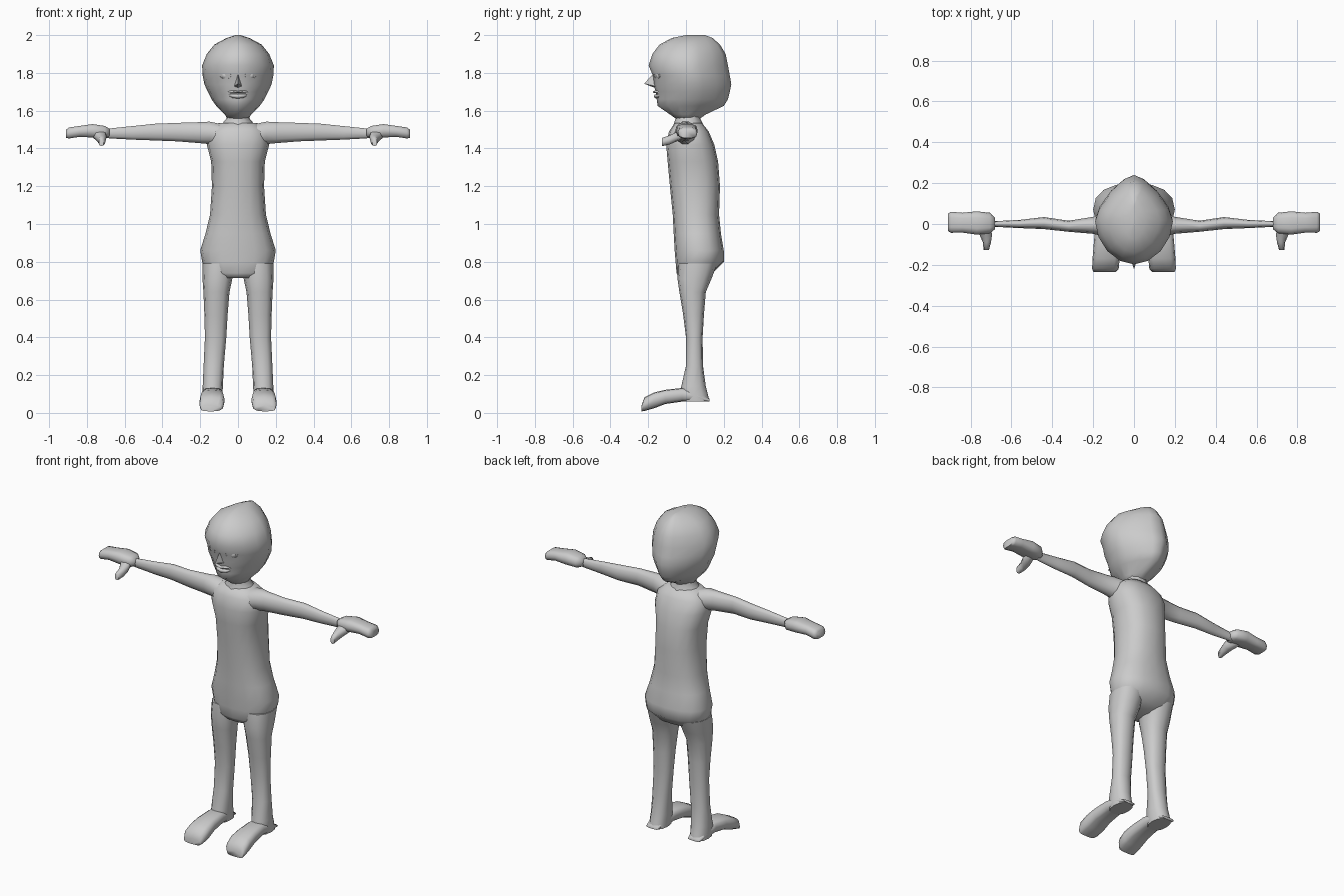
import bpy, math
from mathutils import Vector

grey = bpy.data.materials.new("plain grey")
grey.diffuse_color = (0.6, 0.6, 0.6, 1)


def finish(name, verts, faces, mirror=False, angle=75):
    me = bpy.data.meshes.new(name)
    me.from_pydata(verts, [], faces)
    me.materials.append(grey)
    ob = bpy.data.objects.new(name, me)
    bpy.context.collection.objects.link(ob)
    bpy.ops.object.select_all(action='DESELECT')
    ob.select_set(True)
    bpy.context.view_layer.objects.active = ob
    bpy.ops.object.mode_set(mode='EDIT')
    bpy.ops.mesh.select_all(action='SELECT')
    bpy.ops.mesh.normals_make_consistent(inside=False)
    bpy.ops.object.mode_set(mode='OBJECT')
    bpy.ops.object.shade_smooth_by_angle(angle=math.radians(angle))
    if mirror:
        m = ob.modifiers.new("mirror", 'MIRROR')
        m.use_mirror_merge = False
    return ob


def loft(name, axis, rings, sides=12, power=1.0, back_power=None, mirror=False, angle=75):
    """Rings are (position, a_min, a_max, b_min, b_max) across the given axis."""
    verts, faces = [], []
    for p, a0, a1, b0, b1 in rings:
        for i in range(sides):
            t = 2 * math.pi * i / sides
            c, s = math.cos(t), math.sin(t)
            e = back_power if back_power and s > 0 else power
            a = (a0 + a1) / 2 + (a1 - a0) / 2 * math.copysign(abs(c) ** e, c)
            b = (b0 + b1) / 2 + (b1 - b0) / 2 * math.copysign(abs(s) ** e, s)
            verts.append({'x': (p, a, b), 'y': (a, p, b), 'z': (a, b, p)}[axis])
    n = len(rings)
    for r in range(n - 1):
        for i in range(sides):
            j = (i + 1) % sides
            faces.append((r * sides + i, r * sides + j, (r + 1) * sides + j, (r + 1) * sides + i))
    faces.append(tuple(range(sides)))
    faces.append(tuple((n - 1) * sides + i for i in range(sides)))
    return finish(name, verts, faces, mirror, angle)


def sym(rows):
    """Rows of (z, half_width, y_front, y_back) into rings."""
    return [(z, -w, w, f, b) for z, w, f, b in rows]


# Head with a ridged back, and the neck
loft("head", 'z', sym([
    (1.555, .055, -.05, .07), (1.58, .07, -.085, .105), (1.625, .115, -.15, .20),
    (1.66, .14, -.155, .222), (1.70, .16, -.16, .232), (1.74, .178, -.172, .24),
    (1.785, .187, -.175, .232), (1.84, .19, -.198, .222), (1.90, .165, -.178, .21),
    (1.95, .125, -.14, .18), (1.985, .06, -.075, .14), (2.0, .012, 0, .10)]),
    sides=16, power=1.08, back_power=1.35)
loft("neck", 'z', sym([(1.48, .12, -.075, .10), (1.53, .085, -.065, .09),
                       (1.56, .06, -.055, .075), (1.61, .06, -.06, .08)]))

# Torso and hips
loft("torso", 'z', sym([
    (.715, .10, -.035, .09), (.74, .165, -.05, .14), (.80, .19, -.055, .20),
    (.86, .20, -.06, .20), (.95, .172, -.065, .185), (1.05, .148, -.07, .175),
    (1.2, .138, -.085, .18), (1.33, .142, -.097, .17), (1.42, .165, -.105, .15),
    (1.49, .155, -.09, .12), (1.535, .10, -.06, .085)]), sides=16, power=.85)

# Arms, running sideways from the shoulders
loft("arm", 'x', [
    (.08, -.07, .08, 1.40, 1.53), (.15, -.06, .055, 1.42, 1.545),
    (.20, -.048, .035, 1.425, 1.542), (.32, -.038, .016, 1.435, 1.538),
    (.44, -.025, .034, 1.44, 1.533), (.56, -.02, .02, 1.445, 1.52),
    (.68, -.014, .014, 1.452, 1.507), (.73, -.018, .02, 1.46, 1.505)], sides=10, mirror=True)
loft("hand", 'x', [
    (.68, -.025, .03, 1.465, 1.505), (.705, -.045, .055, 1.455, 1.52),
    (.77, -.052, .062, 1.457, 1.53), (.84, -.042, .055, 1.46, 1.52),
    (.895, -.043, .06, 1.452, 1.512), (.91, -.035, .052, 1.455, 1.50)],
    sides=10, power=.65, mirror=True)
loft("thumb", 'y', [
    (-.128, .71, .736, 1.412, 1.455), (-.09, .70, .74, 1.42, 1.468),
    (-.055, .695, .755, 1.435, 1.485), (-.01, .70, .78, 1.455, 1.505)],
    sides=8, power=.7, mirror=True)

# Legs and feet
loft("leg", 'z', [
    (.06, .085, .188, -.02, .125), (.10, .082, .19, -.03, .115), (.14, .08, .187, -.025, .105),
    (.25, .075, .182, 0, .09), (.40, .062, .175, 0, .088), (.52, .055, .178, -.015, .095),
    (.64, .045, .183, -.035, .105), (.71, .03, .188, -.045, .135),
    (.79, .015, .188, -.04, .165)], sides=12, power=.85, mirror=True)
loft("foot", 'y', [
    (-.235, .09, .198, .008, .04), (-.22, .075, .205, .01, .082), (-.17, .07, .203, .024, .108),
    (-.11, .075, .198, .047, .122), (-.02, .08, .19, .06, .132), (.06, .088, .188, .062, .115),
    (.125, .10, .18, .06, .075)], sides=12, power=.65, mirror=True)

# Nose: a small pointed wedge
finish("nose", [(-.028, -.14, 1.725), (.028, -.14, 1.725), (0, -.155, 1.815),
                (0, -.222, 1.743), (0, -.15, 1.715)],
       [(0, 3, 2), (1, 2, 3), (0, 4, 3), (1, 3, 4), (0, 2, 1, 4)], angle=40)

# Lips: thin overlapping bars that leave a dark mouth line
loft("upper_lip", 'x', [
    (-.065, -.135, -.12, 1.690, 1.700), (-.03, -.168, -.13, 1.693, 1.709),
    (0, -.177, -.14, 1.693, 1.705), (.03, -.168, -.13, 1.693, 1.709),
    (.065, -.135, -.12, 1.690, 1.700)], sides=8)
loft("lower_lip", 'x', [
    (-.055, -.138, -.12, 1.680, 1.690), (-.03, -.163, -.13, 1.668, 1.688),
    (0, -.170, -.14, 1.664, 1.688), (.03, -.163, -.13, 1.668, 1.688),
    (.055, -.138, -.12, 1.680, 1.690)], sides=8)

# Eyes: eyeball with upper and lower lids
def eye_bar(name, z, arch, thick, depth):
    rows = []
    for i in range(5):
        u = -1 + i / 2
        x = .066 + .03 * u
        zc = z + arch * (1 - u * u)
        y = -.163 + .5 * (x - .036)
        rows.append((x, y - depth, y + .03, zc - thick, zc + thick))
    loft(name, 'x', rows, sides=6, mirror=True)


eye_bar("upper_eyelid", 1.79, .018, .006, .008)
eye_bar("lower_eyelid", 1.782, -.016, .005, .005)
balls = []
for r in range(1, 6):
    t = math.pi * r / 6
    w, q = .022 * math.sin(t), .022 * math.cos(t)
    balls.append((1.786 + q, .066 - w, .066 + w, -.138 - w, -.138 + w))
loft("eyeball", 'z', balls, sides=10, mirror=True)
